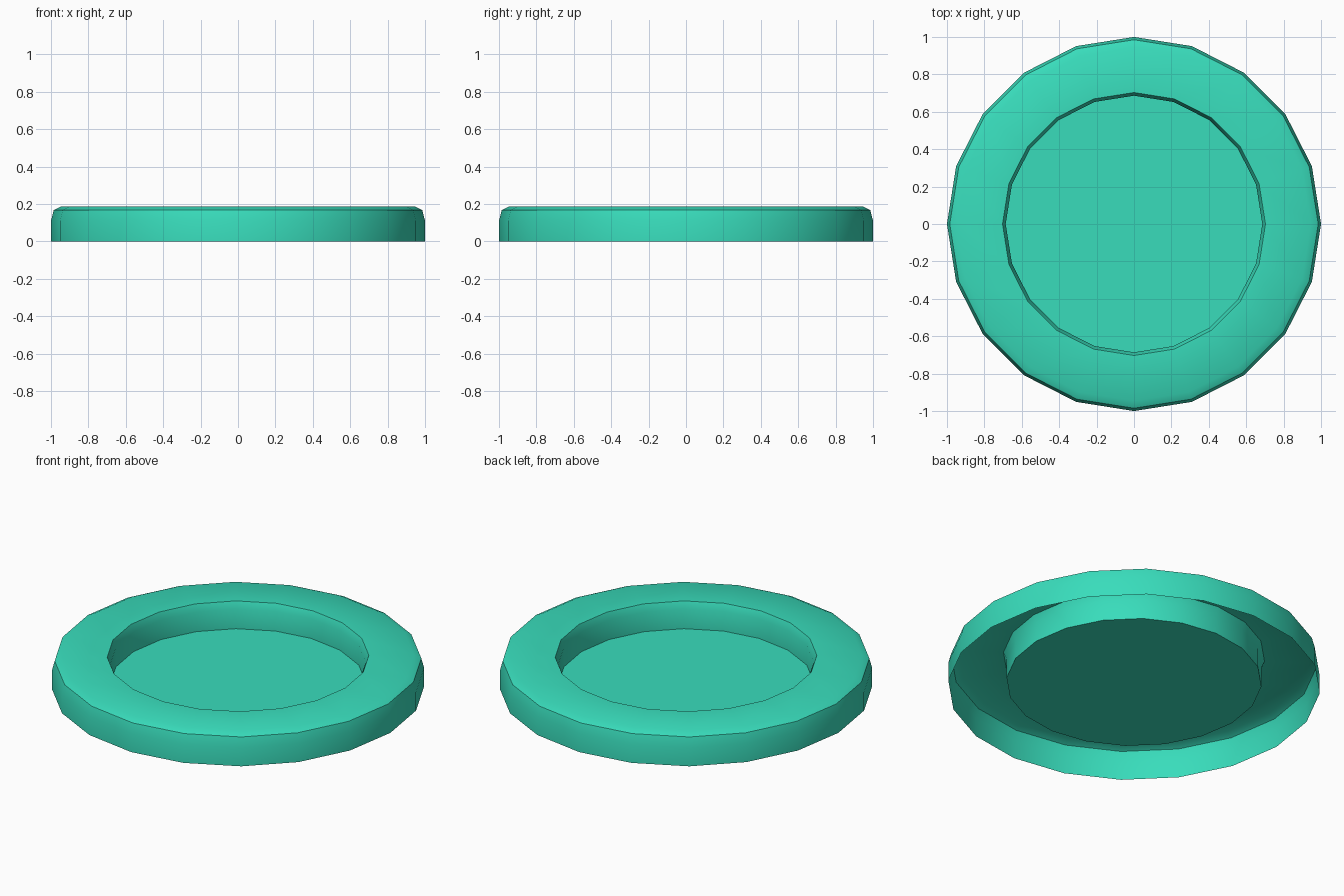
import bpy, bmesh
from math import cos, sin, tau, radians

if "Cube" in bpy.data.objects:
    bpy.data.objects.remove(bpy.data.objects["Cube"])

SIDES = 20
# (radius, height) from outer foot, over the rim, down into the well
PROFILE = [(1.0, 0.0), (1.0, 0.11), (0.985, 0.167), (0.945, 0.187),
           (0.703, 0.187), (0.686, 0.146), (0.686, 0.03)]


def lathe(name, profile, sides):
    bm = bmesh.new()
    rings = [[bm.verts.new((r * cos(tau * i / sides), r * sin(tau * i / sides), z))
              for i in range(sides)] for r, z in profile]
    for a, b in zip(rings, rings[1:]):
        for i in range(sides):
            j = (i + 1) % sides
            bm.faces.new((a[i], a[j], b[j], b[i]))
    bm.faces.new(rings[-1])  # flat floor of the well
    mesh = bpy.data.meshes.new(name)
    bm.to_mesh(mesh)
    bm.free()
    obj = bpy.data.objects.new(name, mesh)
    bpy.context.collection.objects.link(obj)
    return obj


# Shallow dish, open underneath
dish = lathe("round_dish", PROFILE, SIDES)
mat = bpy.data.materials.new("teal")
mat.diffuse_color = (0.04, 0.72, 0.50, 1)
mat.use_nodes = True
mat.node_tree.nodes["Principled BSDF"].inputs["Base Color"].default_value = mat.diffuse_color
dish.data.materials.append(mat)

# Soft rim, sharp creases
bpy.context.view_layer.objects.active = dish
dish.select_set(True)
bpy.ops.object.shade_smooth_by_angle(angle=radians(30))
